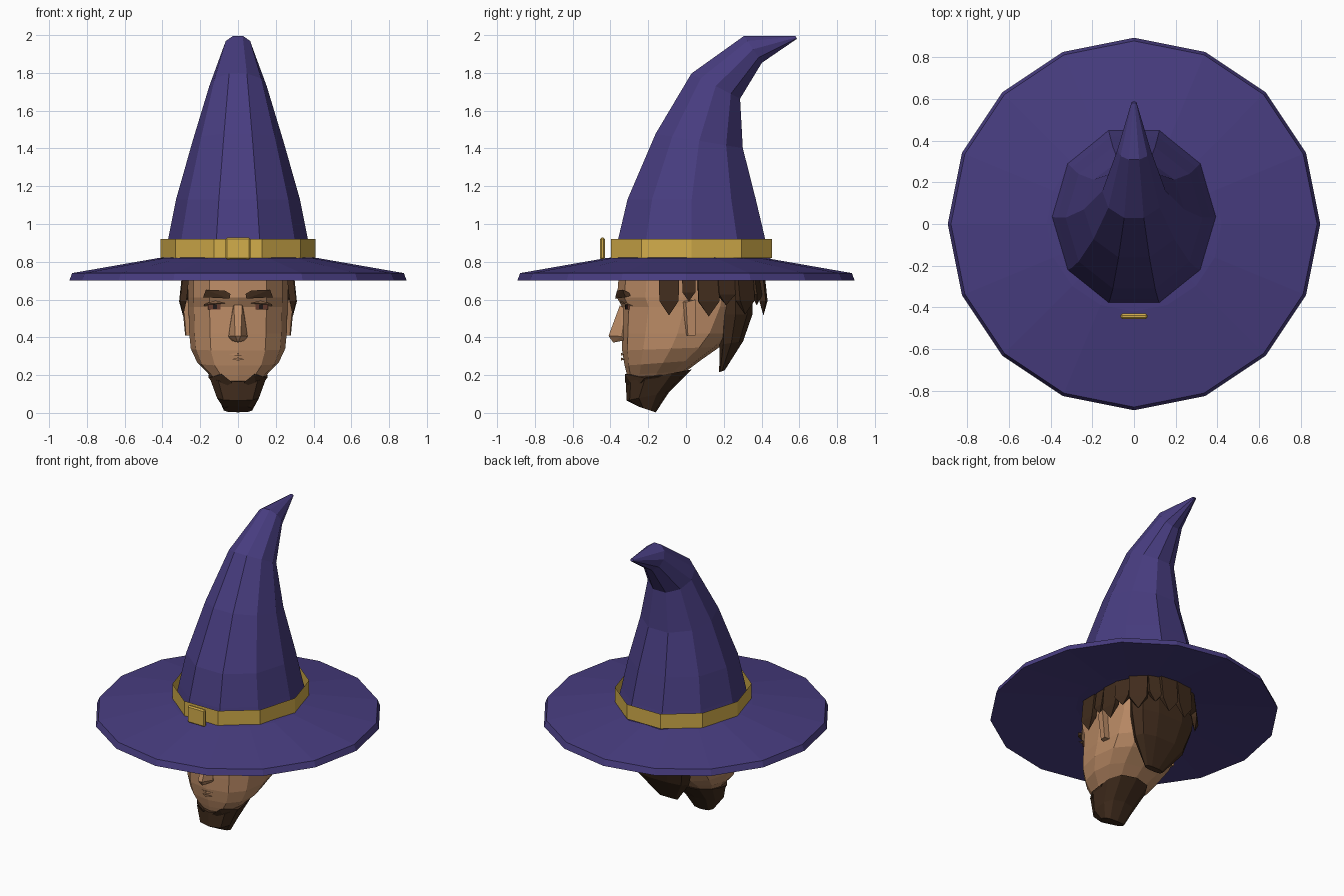
import bpy, bmesh, math
from mathutils import Matrix, Vector


def material(name, rgb):
    m = bpy.data.materials.new(name)
    m.diffuse_color = (*rgb, 1)
    return m


PURPLE = material("purple_felt", (0.064, 0.046, 0.215))
GOLD = material("gold", (0.65, 0.42, 0.070))
SKIN = material("skin", (0.49, 0.255, 0.130))
HAIR = material("dark_brown_hair", (0.052, 0.025, 0.012))
EYE = material("reddish_brown_eye", (0.13, 0.045, 0.028))
BLACK = material("black_pupil", (0.015, 0.01, 0.01))


def finish(name, bm, mat, mirror=False):
    bmesh.ops.recalc_face_normals(bm, faces=bm.faces)
    me = bpy.data.meshes.new(name)
    bm.to_mesh(me)
    bm.free()
    me.materials.append(mat)
    ob = bpy.data.objects.new(name, me)
    bpy.context.collection.objects.link(ob)
    if mirror:
        ob.modifiers.new("mirror", 'MIRROR').use_mirror_merge = False
    return ob


def loft(name, rings, n, mat, start=0.0, power=1.0, caps=True):
    """Rings are (front y, front z, back y, back z, half width)."""
    bm = bmesh.new()
    loops = []
    for fy, fz, by, bz, hw in rings:
        loop = []
        for i in range(n):
            a = start + 2 * math.pi * i / n
            c, s = (math.copysign(abs(f(a)) ** power, f(a)) for f in (math.cos, math.sin))
            t = (s + 1) / 2
            loop.append(bm.verts.new((hw * c, fy + (by - fy) * t, fz + (bz - fz) * t)))
        loops.append(loop)
    for a, b in zip(loops, loops[1:]):
        for i in range(n):
            j = (i + 1) % n
            bm.faces.new((a[i], a[j], b[j], b[i]))
    if caps:
        bm.faces.new(loops[0])
        bm.faces.new(loops[-1])
    return finish(name, bm, mat)


def hull(name, points, mat, mirror=False):
    bm = bmesh.new()
    for p in points:
        bm.verts.new(p)
    bmesh.ops.convex_hull(bm, input=bm.verts)
    bmesh.ops.dissolve_limit(bm, angle_limit=0.01, verts=bm.verts, edges=bm.edges)
    return finish(name, bm, mat, mirror)


def box(name, loc, size, mat, turn=0.0, bevel=0.0, mirror=False):
    bm = bmesh.new()
    bmesh.ops.create_cube(bm, size=1)
    bmesh.ops.scale(bm, vec=size, verts=bm.verts)
    if bevel:
        bmesh.ops.bevel(bm, geom=bm.edges[:], offset=bevel, segments=1, affect='EDGES')
    bm.transform(Matrix.Translation(loc) @ Matrix.Rotation(turn, 4, 'Z'))
    return finish(name, bm, mat, mirror)


# Hat: wide brim, gently hollow underneath, and a bent ten-sided crown
loft("hat_brim", [(-r, z, r, z, r) for r, z in
                  ((0.36, 0.755), (0.893, 0.70), (0.878, 0.74), (0.42, 0.82), (0.36, 0.825))],
     16, PURPLE)
k = 0.026  # flat sides face front and back, so the ring poles reach a little further
loft("hat_crown", [(f - w * k * 2, fz, b + w * k * 2, bz, w) for f, fz, b, bz, w in (
    (-0.38, 0.81, 0.45, 0.81, 0.395), (-0.36, 0.92, 0.42, 0.92, 0.37),
    (-0.31, 1.13, 0.37, 1.13, 0.328), (-0.16, 1.48, 0.30, 1.40, 0.24),
    (0.03, 1.80, 0.285, 1.66, 0.152), (0.31, 2.0, 0.40, 1.85, 0.08),
    (0.58, 1.995, 0.587, 1.98, 0.012))], 10, PURPLE)

# Band is an open strip, with a buckle in front
loft("hat_band", [(-0.42, z, 0.478, z, 0.41) for z in (0.82, 0.92)], 10, GOLD, caps=False)
box("buckle", (0, -0.443, 0.87), (0.13, 0.026, 0.115), GOLD, bevel=0.008)

# Head
loft("head", [
    (-0.29, 0.13, -0.10, 0.13, 0.09), (-0.312, 0.20, 0.0, 0.22, 0.16),
    (-0.325, 0.25, 0.08, 0.28, 0.215), (-0.338, 0.33, 0.18, 0.35, 0.25),
    (-0.34, 0.42, 0.25, 0.42, 0.258), (-0.338, 0.56, 0.32, 0.56, 0.262),
    (-0.365, 0.61, 0.34, 0.61, 0.264), (-0.352, 0.78, 0.34, 0.78, 0.264)],
    12, SKIN, start=math.pi / 6, power=0.8)
hull("nose", [(-0.022, -0.35, 0.57), (0.022, -0.35, 0.57), (-0.05, -0.34, 0.405),
              (0.05, -0.34, 0.405), (-0.015, -0.41, 0.408), (0.015, -0.41, 0.408),
              (0, -0.385, 0.372), (-0.04, -0.32, 0.385), (0.04, -0.32, 0.385),
              (-0.03, -0.32, 0.55), (0.03, -0.32, 0.55)], SKIN)
hull("ear", [(0.245, -0.025, 0.59), (0.29, 0.0, 0.585), (0.298, 0.05, 0.60),
             (0.245, 0.05, 0.60), (0.24, 0.0, 0.41), (0.275, 0.01, 0.41),
             (0.28, 0.05, 0.41), (0.24, 0.05, 0.41)], SKIN, mirror=True)
for name, z, w in (("upper_lip", 0.31, 0.048), ("lower_lip", 0.285, 0.04)):
    hull(name, [(-w, -0.328, z), (w, -0.328, z), (0, -0.345, z + 0.008),
                (0, -0.345, z - 0.008), (0, -0.32, z)], SKIN)

# Eyes and brows
TURN = math.radians(13)
box("eye", (0.125, -0.312, 0.561), (0.066, 0.009, 0.028), EYE, TURN, mirror=True)
box("pupil", (0.122, -0.318, 0.561), (0.022, 0.006, 0.024), BLACK, TURN, mirror=True)
hull("eyelid", [(0.07, -0.35, 0.583), (0.18, -0.32, 0.576), (0.07, -0.30, 0.573),
                (0.18, -0.28, 0.566), (0.12, -0.345, 0.595)], SKIN, mirror=True)
hull("eyebrow", [(0.045, -0.375, 0.605), (0.04, -0.37, 0.63), (0.07, -0.365, 0.648),
                 (0.17, -0.335, 0.652), (0.185, -0.32, 0.612), (0.045, -0.33, 0.62),
                 (0.17, -0.28, 0.625)], HAIR, mirror=True)

# Beard: faceted goatee with a scalloped top
loft("beard", [
    (-0.318, 0.165, 0.03, 0.23, 0.155), (-0.315, 0.065, -0.09, 0.11, 0.115),
    (-0.255, 0.035, -0.16, 0.003, 0.078)], 10, HAIR, start=math.pi / 10, power=0.75)
hull("beard_point", [(0.03, -0.322, 0.16), (0.085, -0.322, 0.205), (0.155, -0.22, 0.185),
                     (0.155, -0.12, 0.20), (0.10, -0.27, 0.12), (0.06, -0.24, 0.16)],
     HAIR, mirror=True)

# Hair: mass behind the head, tapering to the nape
loft("back_hair", [
    (0.175, 0.215, 0.205, 0.225, 0.07), (0.175, 0.36, 0.305, 0.38, 0.19),
    (0.17, 0.52, 0.355, 0.52, 0.235), (0.17, 0.77, 0.36, 0.77, 0.25)],
    10, HAIR, power=0.8)


def lock(name, x, y, direction, width, tip):
    """Hanging lock: square top, bulging middle, pointed tip."""
    out = Vector((math.cos(direction), math.sin(direction), 0))
    side = Vector((-out.y, out.x, 0))
    base = Vector((x, y, 0))
    mid = tip + (0.71 - tip) * 0.4
    pts = [base + side * s * width / 2 * f + out * d + Vector((0, 0, z))
           for z, f, dd in ((0.75, 0.9, (-0.03, 0.005)), (mid, 0.85, (-0.012, 0.022)))
           for s in (-1, 1) for d in dd]
    pts.append(base + out * 0.005 + Vector((0, 0, tip)))
    hull(name, pts, HAIR, mirror=True)


# Locks hanging under the brim: x, y, facing angle, width, tip height
for i, (x, y, deg, w, tip) in enumerate((
        (0.285, -0.09, 0, 0.12, 0.515), (0.282, 0.015, 0, 0.08, 0.59),
        (0.285, 0.12, 5, 0.13, 0.51), (0.265, 0.21, 25, 0.11, 0.57),
        (0.225, 0.31, 45, 0.13, 0.52), (0.14, 0.37, 70, 0.10, 0.57),
        (0.06, 0.405, 85, 0.13, 0.515))):
    lock("hair_lock_%d" % (i + 1), x, y, math.radians(deg), w, tip)
